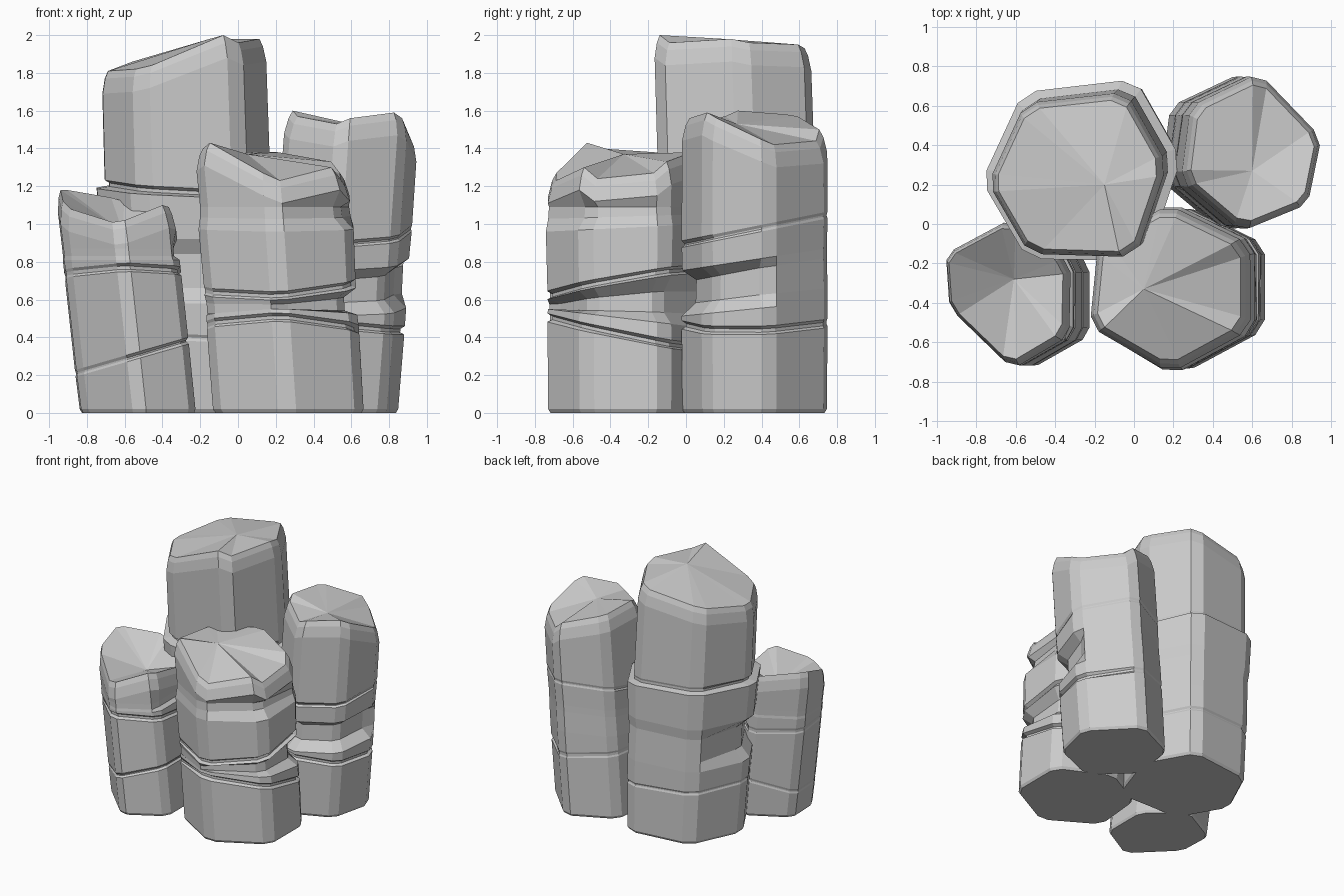
import bpy, bmesh, math
from mathutils import Vector


def chop(corners, cut=0.12):
    """Replace each corner by two points so the prism edges are bevelled."""
    pts, n = [], len(corners)
    for i in range(n):
        c = Vector(corners[i])
        pts.append(c.lerp(Vector(corners[i - 1]), cut))
        pts.append(c.lerp(Vector(corners[(i + 1) % n]), cut))
    return pts


def crack(z, gx, gy, gap, inset, side, below=1.0, above=1.0):
    """Four rings forming a tilted groove, deep on one side only."""
    deep = min(below, above) - 0.012
    dent = (side, 95, inset)
    return [(z, gx, gy, below, None), (z + 0.012, gx, gy, deep, dent),
            (z + gap, gx, gy, deep, dent), (z + gap + 0.015, gx, gy, above, None)]


def column(name, corners, heights, apex, lean, rings, rim=0.89):
    pts = chop(corners)
    n = len(pts)
    centre = sum(pts, Vector((0, 0))) / n
    top_z = sum(heights) / n
    bm = bmesh.new()

    def place(p, z, scale):
        shift = Vector(lean) * (1 - z / top_z)
        q = centre + (p - centre) * scale + shift
        return bm.verts.new((q.x, q.y, z))

    loops = [[place(p, 0, 0.96) for p in pts], [place(p, 0.02, 0.99) for p in pts]]
    # body rings, with optional broken-away side (angle, half width, depth)
    for z, gx, gy, scale, dent in rings:
        loop = []
        for p in pts:
            d = p - centre
            s = scale
            if dent:
                off = math.degrees(math.atan2(d.y, d.x)) - dent[0]
                off = abs((off + 180) % 360 - 180)
                if off < dent[1]:
                    s -= dent[2]
            loop.append(place(p, z + gx * d.x + gy * d.y, s))
        loops.append(loop)
    # uneven rim
    for drop, scale in ((0.12, 0.995), (0.04, 0.5 + rim / 2), (0.0, rim)):
        loops.append([place(p, h - drop, scale) for p, h in zip(pts, heights)])
    for a, b in zip(loops, loops[1:]):
        for i in range(n):
            j = (i + 1) % n
            bm.faces.new((a[i], a[j], b[j], b[i]))
    # flat foot and faceted cap
    bm.faces.new(loops[0][::-1])
    tip = bm.verts.new(apex)
    for i in range(n):
        bm.faces.new((loops[-1][i], loops[-1][(i + 1) % n], tip))
    bmesh.ops.recalc_face_normals(bm, faces=bm.faces)
    mesh = bpy.data.meshes.new(name)
    bm.to_mesh(mesh)
    bm.free()
    bpy.context.collection.objects.link(bpy.data.objects.new(name, mesh))


# tall column at the back left
hole = (205, 50, 0.16)
column("tall_rock_column",
       [(0.17, 0.3), (-0.04, 0.67), (-0.56, 0.61), (-0.75, 0.2), (-0.54, -0.16), (0.01, -0.17)],
       [1.98, 1.96, 1.95, 1.93, 1.88, 1.86, 1.81, 1.81, 1.82, 1.84, 2.0, 1.96],
       (-0.15, 0.2, 1.98), (0.06, 0.06),
       crack(0.38, -0.05, 0, 0.02, 0.0, 205, 1.02, 1.03)
       + [(0.58, 0, 0, 1.04, None), (0.66, 0, 0, 1.04, hole),
          (0.84, 0, 0, 1.04, hole), (0.92, 0, 0, 1.07, None)]
       + crack(1.17, -0.05, 0.06, 0.03, 0.04, 230, 1.1, 1.0), 0.92)

# middle column at the front
notch = (-30, 65, 0.15)
chip = (-30, 42, 0.11)
column("front_rock_column",
       [(0.58, -0.1), (0.17, 0.1), (-0.19, -0.1), (-0.23, -0.52), (0.17, -0.76), (0.58, -0.54)],
       [1.27, 1.33, 1.38, 1.38, 1.37, 1.38, 1.4, 1.43, 1.27, 1.23, 1.3, 1.24],
       (0.05, -0.33, 1.37), (0.09, 0.0),
       crack(0.40, -0.03, -0.2, 0.03, 0.05, -50)
       + [(0.50, 0, -0.12, 0.99, None), (0.53, 0.02, -0.02, 0.98, notch),
          (0.61, 0.04, 0.08, 0.98, notch)]
       + crack(0.67, 0.05, 0.17, 0.03, 0.05, -50)
       + [(0.98, 0, 0.05, 1.02, None), (1.04, 0, 0.03, 0.99, chip), (1.09, 0, 0.0, 0.98, chip)])

# right column at the back
notch = (-50, 65, 0.2)
column("right_rock_column",
       [(0.97, 0.44), (0.65, 0.77), (0.29, 0.6), (0.24, 0.22), (0.55, -0.04), (0.89, 0.1)],
       [1.45, 1.42, 1.44, 1.5, 1.57, 1.58, 1.6, 1.57, 1.53, 1.56, 1.59, 1.56],
       (0.6, 0.27, 1.53), (-0.11, 0.0),
       crack(0.45, -0.1, 0.02, 0.03, 0.05, -60)
       + [(0.55, 0, 0.1, 1.0, None), (0.62, 0, 0.1, 1.0, notch),
          (0.76, 0, 0.15, 0.99, notch), (0.81, 0, 0.15, 0.99, None)]
       + crack(0.95, 0, 0.2, 0.02, 0.03, -90))

# short column at the left
chip = (10, 50, 0.08)
column("left_rock_column",
       [(-0.34, -0.2), (-0.63, 0.03), (-0.96, -0.15), (-0.95, -0.43), (-0.64, -0.74), (-0.34, -0.57)],
       [1.04, 1.07, 1.12, 1.14, 1.18, 1.18, 1.12, 1.08, 1.01, 1.02, 1.1, 1.09],
       (-0.61, -0.28, 0.96), (0.12, 0.0),
       crack(0.28, 0.28, 0.0, 0.02, 0.03, -40)
       + crack(0.71, 0.0, -0.1, 0.03, 0.05, -60)
       + [(0.81, 0, 0, 1.0, None), (0.83, 0, 0, 0.99, chip), (0.87, 0, 0, 0.99, chip)], 0.91)
